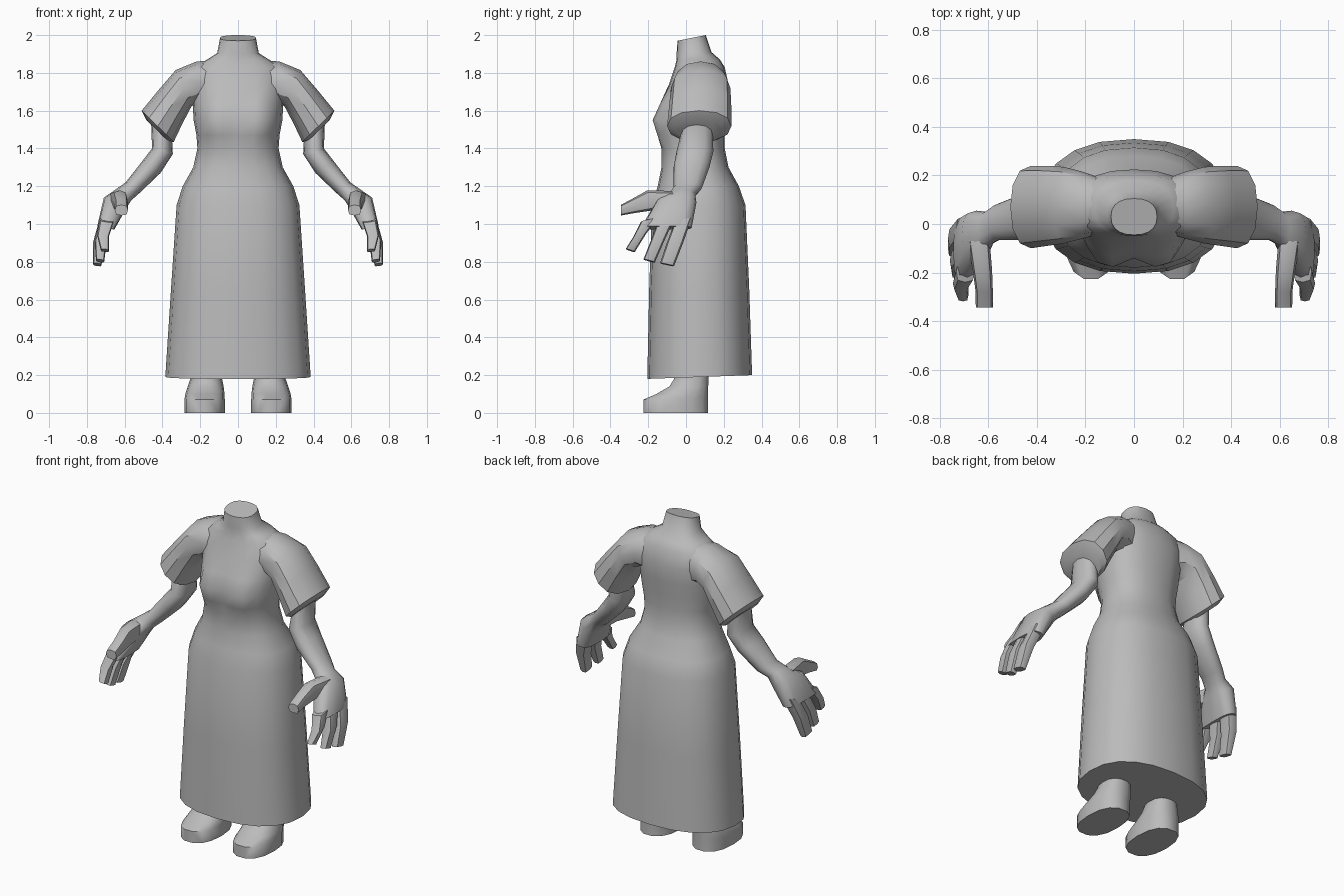
import bpy, bmesh, math
from mathutils import Vector

grey = bpy.data.materials.new("plain_grey")
grey.diffuse_color = (0.5, 0.5, 0.5, 1)


def power(v, p):
    return math.copysign(abs(v) ** p, v)


def ring(c, u, v, n, p=0.9):
    """Closed rounded section around c with half axes u and v."""
    out = []
    for i in range(n):
        t = math.tau * i / n
        out.append(Vector(c) + Vector(u) * power(math.cos(t), p) + Vector(v) * power(math.sin(t), p))
    return out


def span(a, b, y0, y1, n=12, p=0.9):
    """Limb section from outer point a to inner point b (x, z), between y0 and y1."""
    c = ((a[0] + b[0]) / 2, (y0 + y1) / 2, (a[1] + b[1]) / 2)
    return ring(c, ((a[0] - b[0]) / 2, 0, (a[1] - b[1]) / 2), (0, (y1 - y0) / 2, 0), n, p)


def loft(name, rings, mirror=False, angle=50):
    bm = bmesh.new()
    loops = [[bm.verts.new(p) for p in r] for r in rings]
    for lo, hi in zip(loops, loops[1:]):
        for i in range(len(lo)):
            j = (i + 1) % len(lo)
            bm.faces.new((lo[i], lo[j], hi[j], hi[i]))
    bm.faces.new(loops[0])
    bm.faces.new(loops[-1])
    bmesh.ops.recalc_face_normals(bm, faces=bm.faces)
    me = bpy.data.meshes.new(name)
    bm.to_mesh(me)
    bm.free()
    me.materials.append(grey)
    ob = bpy.data.objects.new(name, me)
    bpy.context.collection.objects.link(ob)
    bpy.ops.object.select_all(action='DESELECT')
    ob.select_set(True)
    bpy.context.view_layer.objects.active = ob
    bpy.ops.object.shade_smooth_by_angle(angle=math.radians(angle))
    if mirror:
        ob.modifiers.new("mirror", 'MIRROR').use_mirror_merge = False
    return ob


# dress and neck: z, half width, front y, back y, bust depth, rise towards the back
sections = [
    (0.18, 0.385, -0.205, 0.35, 0, 0.02),
    (0.65, 0.355, -0.195, 0.335, 0, 0),
    (1.10, 0.325, -0.18, 0.315, 0, 0),
    (1.20, 0.293, -0.15, 0.28, 0, 0),
    (1.30, 0.237, -0.13, 0.225, 0, 0),
    (1.40, 0.215, -0.13, 0.205, 0, 0),
    (1.47, 0.22, -0.135, 0.205, 0.035, 0),
    (1.55, 0.235, -0.14, 0.21, 0.06, 0),
    (1.64, 0.24, -0.12, 0.22, 0.03, 0),
    (1.74, 0.25, -0.09, 0.225, 0, 0),
    (1.83, 0.23, -0.06, 0.205, 0, 0),
    (1.87, 0.165, -0.05, 0.18, 0, 0),
    (1.90, 0.11, -0.05, 0.135, 0, 0.01),
    (1.97, 0.095, -0.045, 0.105, 0, 0.03),
]
body = []
for z, w, yf, yb, bust, rise in sections:
    r = ring((0, (yf + yb) / 2, z), (w, 0, 0), (0, (yb - yf) / 2, 0), 20, 0.85)
    for p in r:
        p.z += rise * (p.y - yf) / (yb - yf)
        if p.y < 0:
            p.y -= bust * math.exp(-((abs(p.x) - 0.12) / 0.06) ** 2)
    body.append(r)
loft("dress_body", body)

# short sleeves with a bevelled closed end
loft("sleeve", [
    span((0.10, 1.87), (0.12, 1.60), -0.03, 0.18),
    span((0.22, 1.86), (0.20, 1.64), -0.06, 0.215),
    span((0.33, 1.815), (0.245, 1.625), -0.08, 0.235),
    span((0.42, 1.71), (0.295, 1.53), -0.09, 0.24),
    span((0.51, 1.60), (0.34, 1.435), -0.10, 0.24),
    span((0.485, 1.55), (0.36, 1.43), -0.06, 0.20),
], True, 35)

# arms down to the knuckles
loft("arm_and_palm", [
    span((0.46, 1.54), (0.35, 1.47), -0.02, 0.14),
    span((0.455, 1.40), (0.345, 1.37), -0.05, 0.145),
    span((0.505, 1.335), (0.41, 1.27), -0.065, 0.125),
    span((0.595, 1.22), (0.52, 1.165), -0.065, 0.085),
    span((0.645, 1.185), (0.565, 1.125), -0.09, 0.05),
    span((0.71, 1.14), (0.59, 1.085), -0.16, 0.055, 12, 0.75),
    span((0.745, 0.99), (0.655, 0.97), -0.24, 0.03, 12, 0.65),
], True)

# three fingers: base y, tip x, tip y, tip z, tip half width
for name, by, tx, ty, tz, h in (
        ("index_finger", -0.195, 0.705, -0.295, 0.86, 0.024),
        ("middle_finger", -0.105, 0.73, -0.195, 0.805, 0.03),
        ("outer_finger", -0.015, 0.745, -0.10, 0.785, 0.037)):
    base = ring((0.695, by, 1.02), (0.038, 0, 0.005), (0, 0.045, 0.01), 8, 0.6)
    mid = ring(((0.70 + tx) / 2 + 0.012, (by + ty) / 2, (1.02 + tz) / 2),
               (0.032, 0, 0.004), (0, h + 0.008, 0.005), 8, 0.6)
    tip = ring((tx, ty, tz), (0.022, 0, 0.003), (0, h, -0.008), 8, 0.6)
    loft(name, [base, mid, tip], True)

# thumbs
loft("thumb", [
    ring((0.64, -0.07, 1.12), (0.045, 0, 0), (0, 0, 0.055), 8, 0.7),
    ring((0.625, -0.19, 1.125), (0.04, 0, 0), (0, -0.015, 0.053), 8, 0.7),
    ring((0.618, -0.27, 1.098), (0.036, 0, 0), (0, -0.01, 0.038), 8, 0.7),
    ring((0.617, -0.345, 1.073), (0.035, 0, 0), (0, 0, 0.028), 8, 0.7),
], True)

# shoes: z, centre x, half width, toe y, heel y
loft("shoe", [ring((x, (y0 + y1) / 2, z), (w, 0, 0), (0, (y1 - y0) / 2, 0), 14, 0.85)
              for z, x, w, y0, y1 in (
                  (0.0, 0.177, 0.107, -0.23, 0.12),
                  (0.07, 0.177, 0.107, -0.23, 0.12),
                  (0.10, 0.175, 0.104, -0.16, 0.12),
                  (0.14, 0.171, 0.095, -0.09, 0.12),
                  (0.18, 0.168, 0.084, -0.065, 0.12),
                  (0.24, 0.168, 0.080, -0.06, 0.12))], True, 60)
